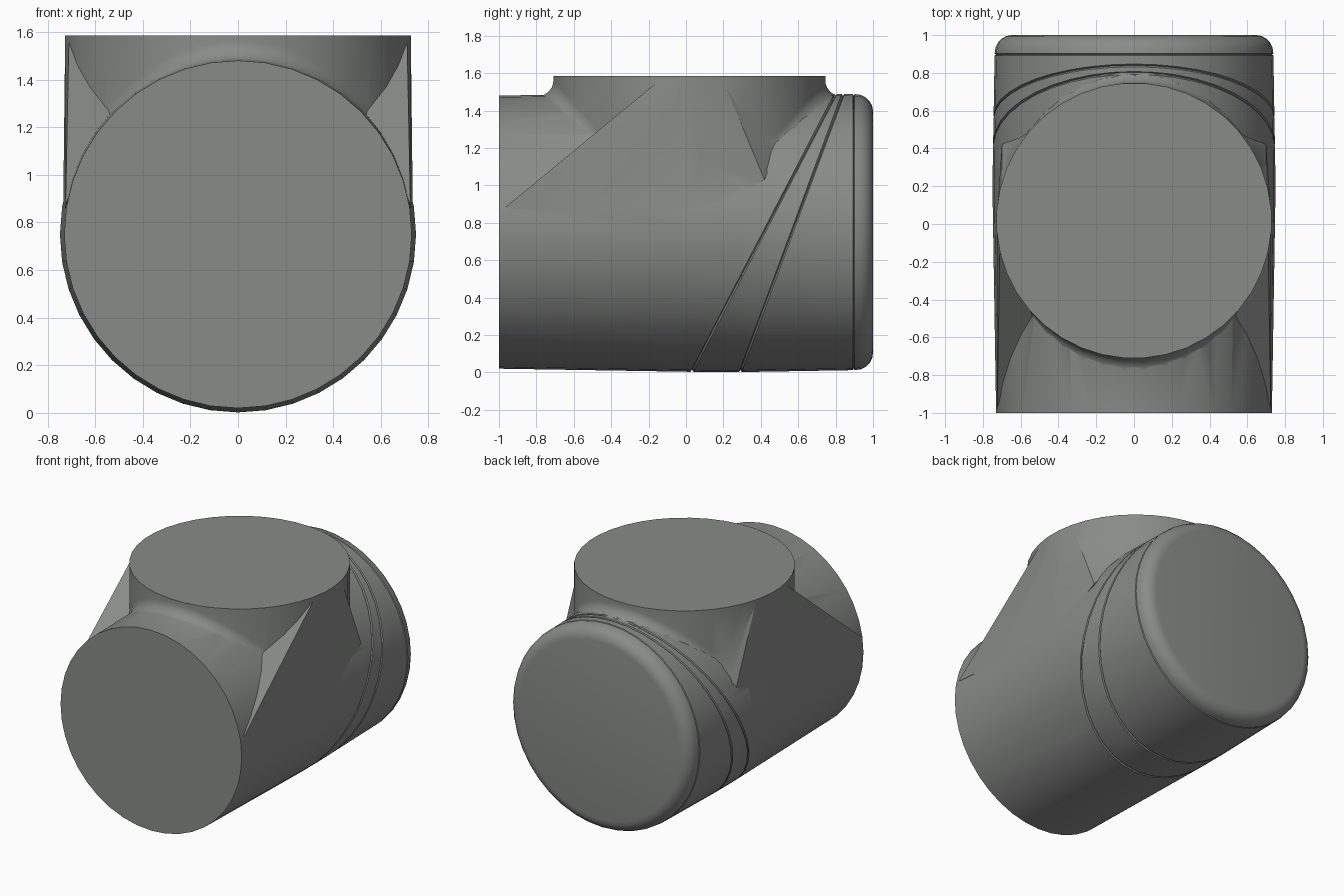
import bpy, bmesh, math
from mathutils import Vector

if "Cube" in bpy.data.objects:
    bpy.data.objects.remove(bpy.data.objects["Cube"])

ZC = 0.75            # height of the main axis
YC = 0.018           # centre of the upright branch
R = 0.729            # branch radius
FIL = 0.085          # fillet radius
TOP = 1.585
N = 40


def finish(bm, name):
    bmesh.ops.recalc_face_normals(bm, faces=bm.faces)
    me = bpy.data.meshes.new(name)
    bm.to_mesh(me)
    bm.free()
    ob = bpy.data.objects.new(name, me)
    bpy.context.collection.objects.link(ob)
    return ob


def bridge(bm, rings):
    n = len(rings[0])
    for a, b in zip(rings, rings[1:]):
        for i in range(n):
            j = (i + 1) % n
            bm.faces.new((a[i], a[j], b[j], b[i]))


# horizontal barrel: lathe about the y axis with a seam and a rounded rear rim
profile = [(-1, 0.730), (0.1, 0.748), (0.3, 0.748), (0.892, 0.738), (0.897, 0.730), (0.902, 0.738)]
for k in range(1, 6):
    a = math.radians(18 * k)
    profile.append((0.905 + 0.095 * math.sin(a), 0.646 + 0.092 * math.cos(a)))
bm = bmesh.new()
rings = []
for y, r in profile:
    rings.append([bm.verts.new((r * math.sin(2 * math.pi * i / N), y,
                                ZC + r * math.cos(2 * math.pi * i / N)))
                  for i in range(N)])
bridge(bm, rings)
bm.faces.new(rings[0])
bm.faces.new(rings[-1])

# two slanted seam grooves around the barrel
for y0, y1 in ((0.03, 0.80), (0.29, 0.84)):
    no = Vector((0, 1.49, y0 - y1)).normalized()
    for off in (-0.007, 0.007, 0):
        cut = bmesh.ops.bisect_plane(
            bm, geom=bm.verts[:] + bm.edges[:] + bm.faces[:], dist=1e-5,
            plane_co=Vector((0, y0, 0)) + no * off, plane_no=no)["geom_cut"]
    for v in cut:
        if isinstance(v, bmesh.types.BMVert):
            v.co.x *= 0.985
            v.co.z = ZC + (v.co.z - ZC) * 0.985
body = finish(bm, "pipe_body")

# upright branch with a rolling-ball fillet down onto the barrel
bm = bmesh.new()
rings = [[] for _ in range(8)]
for i in range(N):
    t = 2 * math.pi * (i + 0.5) / N
    sx, c, s = math.cos(t), abs(math.sin(t)), math.copysign(1, math.sin(t))
    ball = Vector(((R + FIL) * sx, (R + FIL) * c * s, (R + FIL) * c))
    on_branch = Vector((R * sx, R * c * s, (R + FIL) * c))
    on_barrel = Vector((R * sx, (R + FIL) * c * s, R * c))
    base = Vector((0, YC, ZC))
    rings[0].append(bm.verts.new((R * sx, YC + R * c * s, TOP)))
    for k in range(7):
        d = (on_branch - ball).lerp(on_barrel - ball, k / 6)
        rings[k + 1].append(bm.verts.new(base + ball + d.normalized() * FIL))
bridge(bm, rings)
bm.faces.new(rings[0])
hub = bm.verts.new((0, YC, 0.45))
for i in range(N):
    bm.faces.new((rings[-1][i], rings[-1][(i + 1) % N], hub))
# keep the fillet's upper edge below the flat top
for v in rings[1]:
    v.co.z = min(v.co.z, TOP - 0.01)
parts = [finish(bm, "branch")]

# flat side webs blending branch and barrel
for side in (-1, 1):
    bm = bmesh.new()
    for x, y, z in ((0.724, -0.97, 0.88), (0.726, 0.02, 1.58), (0.71, -0.12, 1.58),
                    (0.535, -0.48, 1.26), (0.735, 0.02, 0.8), (0.70, 0.42, 1.03),
                    (0.70, 0.19, 1.58), (0.56, 0.49, 1.22), (0.45, 0, 0.9)):
        bm.verts.new((x * side, y, z))
    bmesh.ops.convex_hull(bm, input=bm.verts[:])
    parts.append(finish(bm, "side_web"))

# merge everything into one solid
for p in parts:
    m = body.modifiers.new("join", "BOOLEAN")
    m.operation, m.solver, m.object = "UNION", "EXACT", p
bpy.context.view_layer.objects.active = body
body.select_set(True)
for m in list(body.modifiers):
    bpy.ops.object.modifier_apply(modifier=m.name)
for p in parts:
    bpy.data.objects.remove(p)
bpy.ops.object.shade_smooth_by_angle(angle=math.radians(25))

# dark grey finish
mat = bpy.data.materials.new("dark_grey")
mat.diffuse_color = (0.25, 0.26, 0.25, 1)
mat.use_nodes = True
mat.node_tree.nodes["Principled BSDF"].inputs["Base Color"].default_value = mat.diffuse_color
body.data.materials.clear()
body.data.materials.append(mat)
